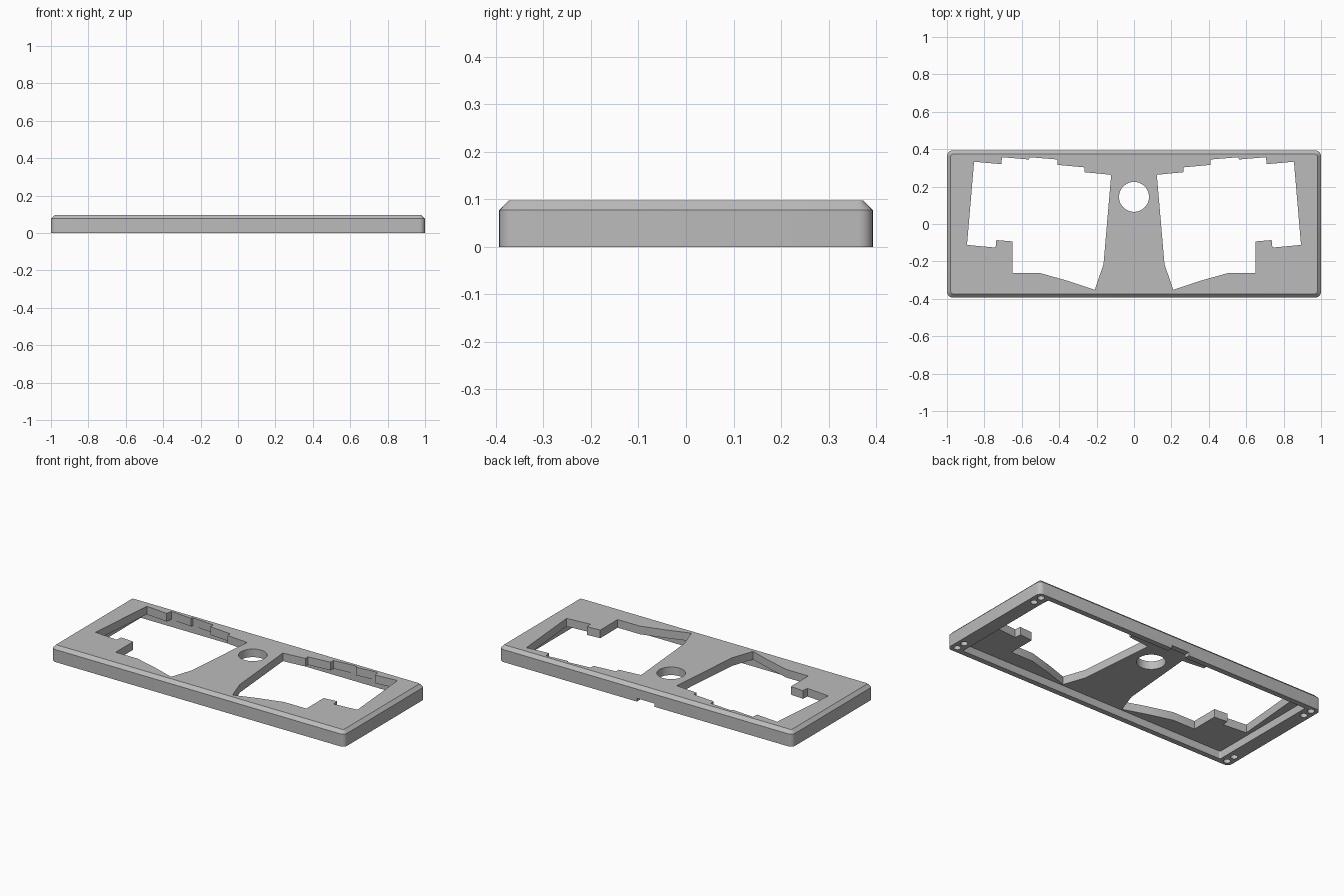
import bpy, bmesh, math

old = bpy.data.objects.get("Cube")
if old:
    bpy.data.objects.remove(old, do_unlink=True)

HX, HY, TOP = 1.0, 0.393, 0.097
CHAMFER = 0.02
PLATE_Z = 0.047          # underside of the top plate

grey = bpy.data.materials.new("plain grey")
grey.use_nodes = True
colour = (0.5, 0.5, 0.5, 1)
grey.diffuse_color = colour
grey.node_tree.nodes["Principled BSDF"].inputs["Base Color"].default_value = colour


def rounded_rect(hx, hy, r, seg=6):
    pts = []
    for quarter, (sx, sy) in enumerate([(1, 1), (-1, 1), (-1, -1), (1, -1)]):
        for i in range(seg + 1):
            a = math.radians(90) * (quarter + i / seg)
            pts.append((sx * (hx - r) + r * math.cos(a), sy * (hy - r) + r * math.sin(a)))
    return pts


def circle(cx, cy, r, seg):
    return [(cx + r * math.cos(math.tau * i / seg), cy + r * math.sin(math.tau * i / seg))
            for i in range(seg)]


def box(x0, x1, y0, y1):
    return [(x0, y0), (x1, y0), (x1, y1), (x0, y1)]


def loft(name, layers):
    """Solid through stacked outlines, given as (points, z)."""
    bm = bmesh.new()
    rings = [[bm.verts.new((x, y, z)) for x, y in pts] for pts, z in layers]
    for low, high in zip(rings, rings[1:]):
        for i in range(len(low)):
            j = (i + 1) % len(low)
            bm.faces.new((low[i], low[j], high[j], high[i]))
    bm.faces.new(rings[0])
    bm.faces.new(rings[-1])
    bmesh.ops.recalc_face_normals(bm, faces=bm.faces)
    mesh = bpy.data.meshes.new(name)
    bm.to_mesh(mesh)
    bm.free()
    mesh.materials.append(grey)
    ob = bpy.data.objects.new(name, mesh)
    bpy.context.collection.objects.link(ob)
    return ob


# Outer shell with rounded corners and a chamfered top edge
outline = rounded_rect(HX, HY, 0.03)
case = loft("case_top", [
    (outline, 0), (outline, TOP - CHAMFER),
    (rounded_rect(HX - CHAMFER, HY - CHAMFER, 0.01), TOP)])

cutters = []


def cut(name, pts, z0, z1):
    ob = loft(name, [(pts, z0), (pts, z1)])
    ob.hide_render = True
    cutters.append(ob)


# Hollow underside
cut("recess_cutter", rounded_rect(0.915, 0.36, 0.01), -0.1, PLATE_Z)

# Stepped key openings, mirrored left and right
opening = [
    (0.122, 0.263), (0.265, 0.277), (0.265, 0.303), (0.41, 0.316),
    (0.41, 0.345), (0.558, 0.357), (0.562, 0.345), (0.705, 0.357),
    (0.71, 0.32), (0.855, 0.333), (0.893, -0.112), (0.74, -0.126),
    (0.736, -0.086), (0.65, -0.093), (0.65, -0.263), (0.50, -0.263),
    (0.35, -0.305), (0.21, -0.352), (0.163, -0.215)]
for side, s in (("left", 1), ("right", -1)):
    cut(side + "_opening_cutter", [(s * x, y) for x, y in opening], 0.02, 0.2)

# Round knob hole
cut("knob_hole_cutter", circle(0, 0.145, 0.08, 48), 0.02, 0.2)

# Cable notch in the back wall
cut("cable_notch_cutter", box(-0.06, 0.06, 0.34, 0.45), -0.05, 0.02)

# Pairs of blind holes in the bottom rim at each corner
for sx in (1, -1):
    for sy in (1, -1):
        for y in (0.355, 0.295):
            cut("rim_hole_cutter", circle(sx * 0.96, sy * y, 0.02, 16), -0.05, 0.03)

for c in cutters:
    mod = case.modifiers.new(c.name, "BOOLEAN")
    mod.operation = "DIFFERENCE"
    mod.solver = "EXACT"
    mod.object = c

# Bake the cuts and drop the cutters
bpy.context.view_layer.update()
deps = bpy.context.evaluated_depsgraph_get()
baked = bpy.data.meshes.new_from_object(case.evaluated_get(deps))
case.modifiers.clear()
case.data = baked
for c in cutters:
    bpy.data.objects.remove(c, do_unlink=True)

bpy.ops.object.select_all(action="DESELECT")
case.select_set(True)
bpy.context.view_layer.objects.active = case
bpy.ops.object.shade_smooth_by_angle(angle=math.radians(30))
